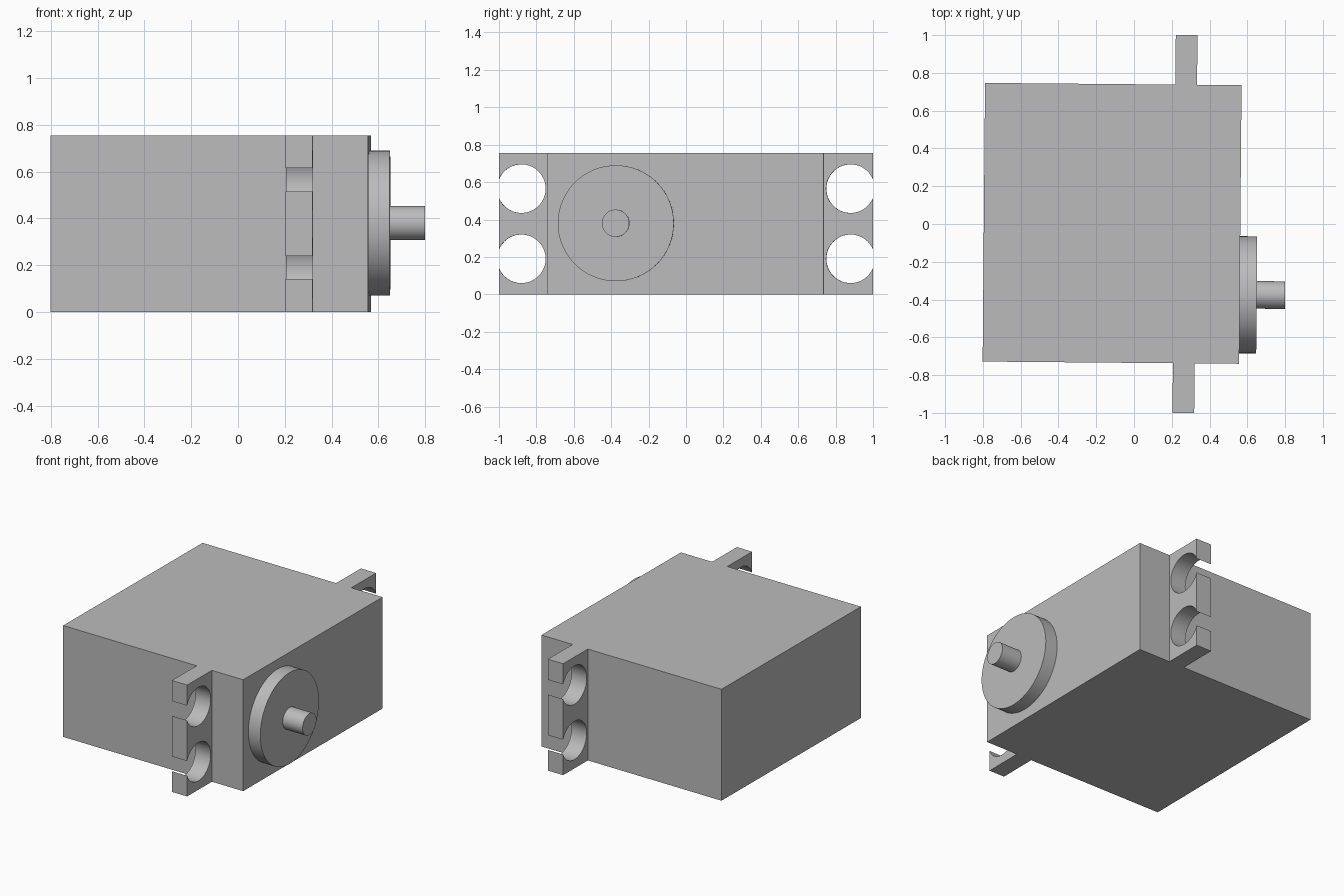
import bpy, bmesh, math
from mathutils import Matrix, Vector

cube = bpy.data.objects.get("Cube")
if cube:
    bpy.data.objects.remove(cube, do_unlink=True)

# One grey for the whole model
GREY = (0.5, 0.5, 0.5, 1.0)
grey = bpy.data.materials.new("grey plastic")
grey.use_nodes = True
grey.diffuse_color = GREY
grey.node_tree.nodes["Principled BSDF"].inputs["Base Color"].default_value = GREY

# The whole motor sits very slightly turned on the ground
PLACE = Matrix.Translation((0, 0.0024, 0)) @ Matrix.Rotation(math.radians(-0.5), 4, 'Z')
HEIGHT = 0.755
HALF_Y = 0.7375


def finish(name, bm):
    bmesh.ops.transform(bm, matrix=PLACE, verts=bm.verts)
    bmesh.ops.recalc_face_normals(bm, faces=bm.faces)
    mesh = bpy.data.meshes.new(name)
    bm.to_mesh(mesh)
    bm.free()
    mesh.materials.append(grey)
    obj = bpy.data.objects.new(name, mesh)
    bpy.context.collection.objects.link(obj)
    bpy.ops.object.select_all(action='DESELECT')
    obj.select_set(True)
    bpy.context.view_layer.objects.active = obj
    bpy.ops.object.shade_smooth_by_angle(angle=math.radians(30))


def box(name, x0, x1, y0, y1, z0, z1):
    bm = bmesh.new()
    size = Matrix.Diagonal((x1 - x0, y1 - y0, z1 - z0, 1))
    centre = Matrix.Translation(((x0 + x1) / 2, (y0 + y1) / 2, (z0 + z1) / 2))
    bmesh.ops.create_cube(bm, size=1, matrix=centre @ size)
    finish(name, bm)


def x_cylinder(name, x0, x1, y, z, radius):
    bm = bmesh.new()
    place = Matrix.Translation(((x0 + x1) / 2, y, z)) @ Matrix.Rotation(math.pi / 2, 4, 'Y')
    bmesh.ops.create_cone(bm, cap_ends=True, segments=64, radius1=radius,
                          radius2=radius, depth=x1 - x0, matrix=place)
    finish(name, bm)


def mounting_tab(name, side):
    # Outline in y and z, with two round screw holes open at the outer edge
    radius, hole_y, steps = 0.13, 0.88, 40
    lip = math.atan2(0.05, 0.12)
    outline = [(HALF_Y, 0), (1, 0)]
    for hole_z in (0.19, 0.565):
        for i in range(steps + 1):
            a = -lip - (2 * math.pi - 2 * lip) * i / steps
            outline.append((hole_y + radius * math.cos(a), hole_z + radius * math.sin(a)))
    outline += [(1, HEIGHT), (HALF_Y, HEIGHT)]
    bm = bmesh.new()
    face = bm.faces.new([bm.verts.new((0.2125, side * y, z)) for y, z in outline])
    extruded = bmesh.ops.extrude_face_region(bm, geom=[face])["geom"]
    bmesh.ops.translate(bm, vec=Vector((0.115, 0, 0)),
                        verts=[v for v in extruded if isinstance(v, bmesh.types.BMVert)])
    finish(name, bm)


# Case, tabs and output side
box("motor_case", -0.795, 0.563, -HALF_Y, HALF_Y, 0, HEIGHT)
mounting_tab("front_mounting_tab", -1)
mounting_tab("back_mounting_tab", 1)
x_cylinder("output_disc", 0.555, 0.653, -0.372, 0.38, 0.31)
x_cylinder("output_shaft", 0.64, 0.803, -0.372, 0.38, 0.073)
